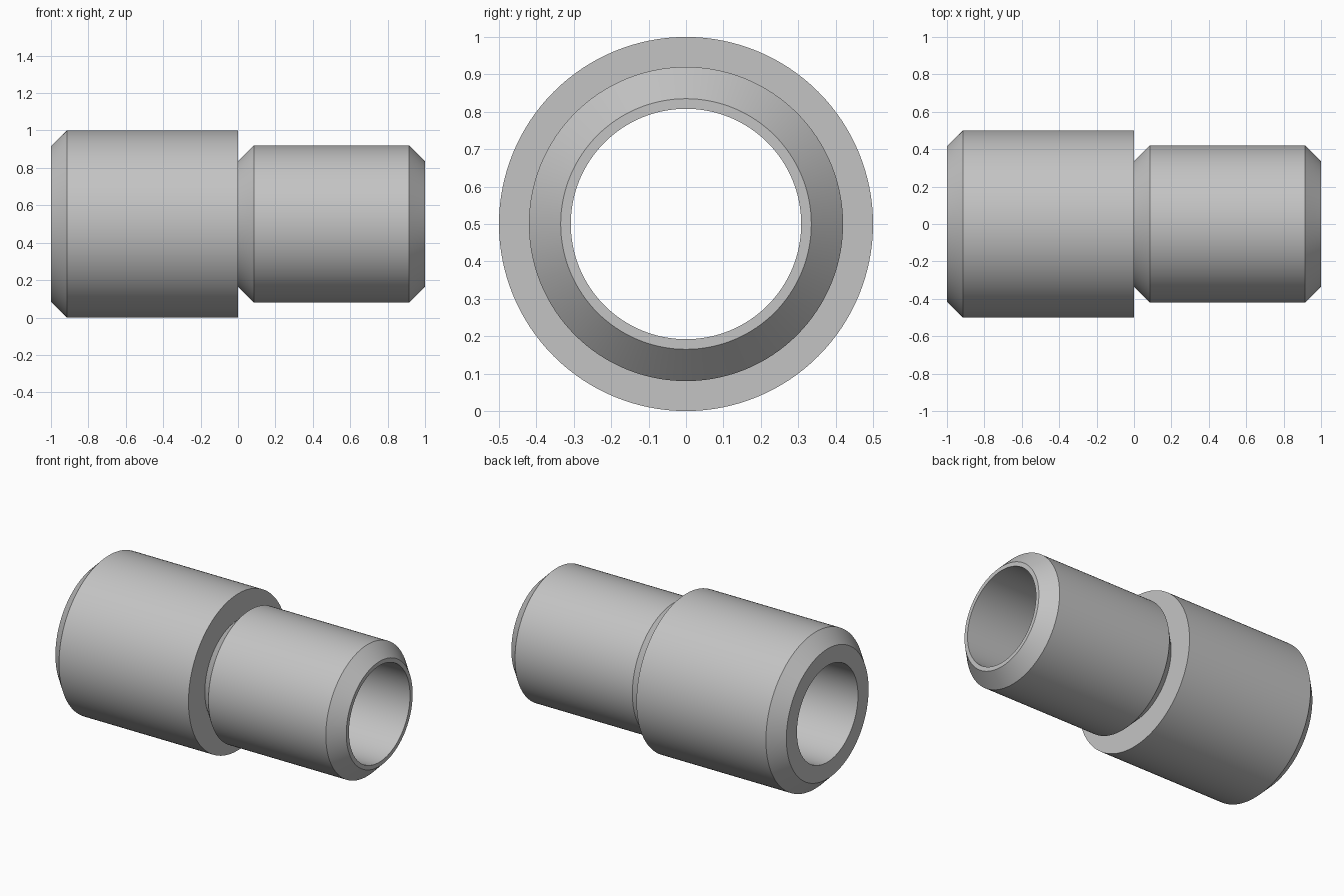
import bpy, bmesh, math
from mathutils import Vector, Matrix

cube = bpy.data.objects.get("Cube")
if cube:
    bpy.data.objects.remove(cube, do_unlink=True)

SEGMENTS = 128
AXIS_HEIGHT = 0.5
BORE = 0.308
CHAMFER = 0.085
BIG, SMALL = 0.5, 0.42

# Material
metal = bpy.data.materials.new("grey metal")
metal.use_nodes = True
grey = (0.55, 0.55, 0.55, 1)
metal.diffuse_color = grey
metal.node_tree.nodes["Principled BSDF"].inputs["Base Color"].default_value = grey


def revolve(name, profile, material):
    """Spin a closed (x, radius) profile around the x axis."""
    bm = bmesh.new()
    verts = [bm.verts.new((x, 0, r)) for x, r in profile]
    edges = [bm.edges.new((a, b)) for a, b in zip(verts, verts[1:] + verts[:1])]
    bmesh.ops.spin(bm, geom=verts + edges, cent=Vector(), axis=Vector((1, 0, 0)),
                   angle=math.tau, steps=SEGMENTS, use_merge=True)
    bmesh.ops.remove_doubles(bm, verts=bm.verts[:], dist=1e-5)
    bmesh.ops.recalc_face_normals(bm, faces=bm.faces[:])
    mesh = bpy.data.meshes.new(name)
    bm.to_mesh(mesh)
    bm.free()
    mesh.transform(Matrix.Translation((0, 0, AXIS_HEIGHT)))
    mesh.materials.append(material)
    obj = bpy.data.objects.new(name, mesh)
    bpy.context.collection.objects.link(obj)
    bpy.ops.object.select_all(action='DESELECT')
    obj.select_set(True)
    bpy.context.view_layer.objects.active = obj
    bpy.ops.object.shade_smooth_by_angle(angle=math.radians(30))
    return obj


# Stepped sleeve: wide barrel, shoulder, chamfered narrow barrel, straight bore
revolve("stepped_sleeve", [
    (-1, BORE),
    (-1, BIG - CHAMFER),
    (-1 + CHAMFER, BIG),
    (0, BIG),
    (0, SMALL - CHAMFER),
    (CHAMFER, SMALL),
    (1 - CHAMFER, SMALL),
    (1, SMALL - CHAMFER),
    (1, BORE),
], metal)
